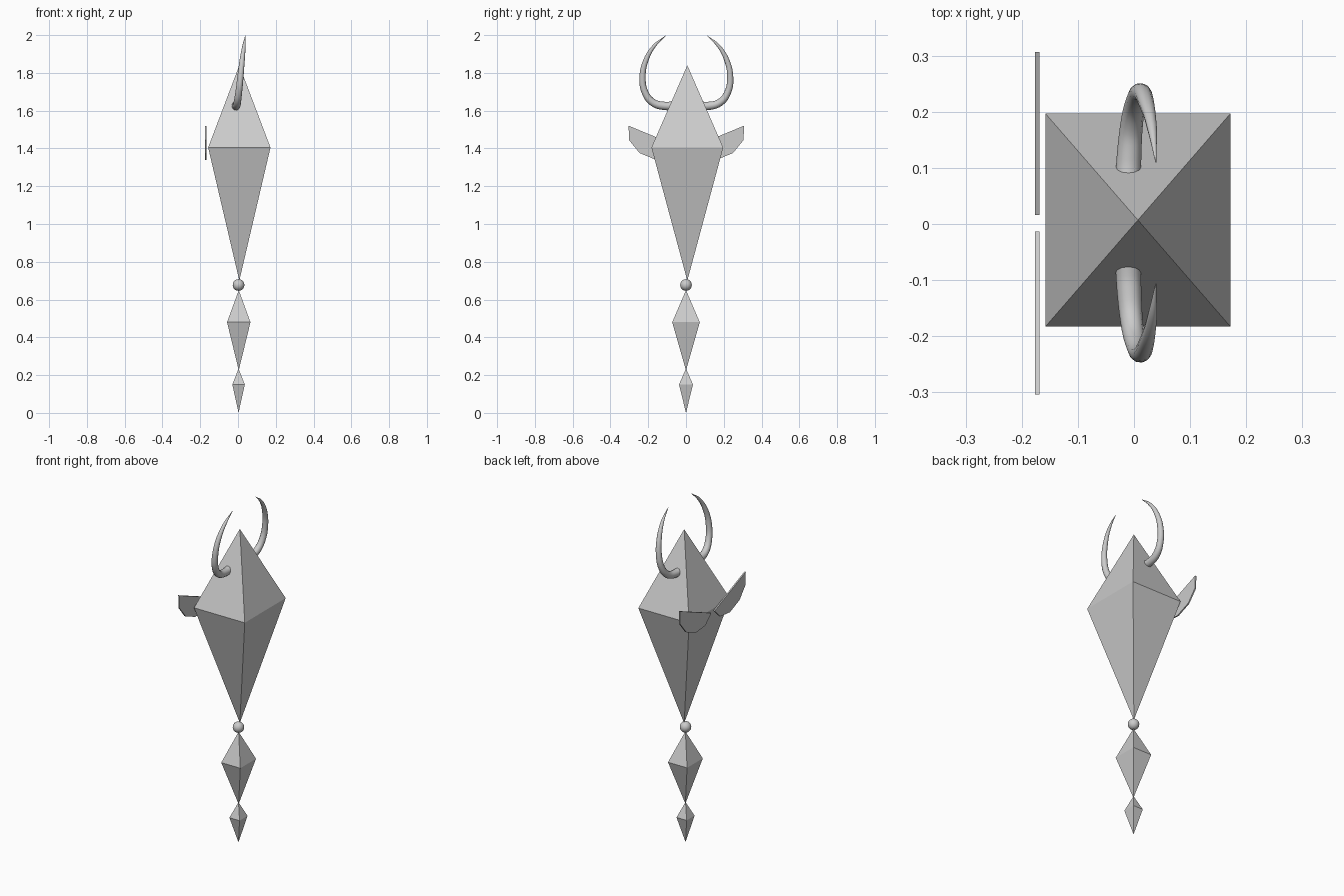
import bpy
from math import sin, cos, pi, radians

if "Cube" in bpy.data.objects:
    bpy.data.objects.remove(bpy.data.objects["Cube"])


def mesh_object(name, verts, faces):
    me = bpy.data.meshes.new(name)
    me.from_pydata(verts, [], faces)
    me.update()
    ob = bpy.data.objects.new(name, me)
    bpy.context.collection.objects.link(ob)
    return ob


def kite(name, cx, cy, hx, hy, bottom, waist, top):
    """Four-sided double pyramid with a rectangular waist."""
    verts = [(cx + sx * hx, cy + sy * hy, waist)
             for sx, sy in ((-1, -1), (1, -1), (1, 1), (-1, 1))]
    verts += [(cx, cy, bottom), (cx, cy, top)]
    faces = []
    for i in range(4):
        j = (i + 1) % 4
        faces += [(i, j, 5), (j, i, 4)]
    return mesh_object(name, verts, faces)


# Body and tail segments
kite("body", 0.007, 0.007, 0.165, 0.19, 0.70, 1.405, 1.84)
kite("tail_upper", 0.004, 0.0, 0.062, 0.073, 0.225, 0.48, 0.65)
kite("tail_tip", 0.003, 0.0, 0.033, 0.037, 0.0, 0.15, 0.235)

# Ball joint between body and tail
bpy.ops.mesh.primitive_uv_sphere_add(segments=16, ring_count=10, radius=0.031,
                                     location=(0.003, 0, 0.677))
bpy.context.object.name = "neck_ball"
bpy.ops.object.shade_smooth_by_angle(angle=radians(40))

# Horns: tapered tubes curling inward (x, y, z, radius)
horn_path = [(-0.011, 0.06, 1.628, 0.023), (-0.009, 0.115, 1.625, 0.022),
             (-0.004, 0.177, 1.643, 0.020), (0.004, 0.219, 1.697, 0.018),
             (0.013, 0.232, 1.78, 0.0165), (0.022, 0.214, 1.867, 0.014),
             (0.032, 0.170, 1.943, 0.009), (0.039, 0.108, 1.998, 0.001)]
for side, label in ((1, "back"), (-1, "front")):
    cu = bpy.data.curves.new("horn_" + label, 'CURVE')
    cu.dimensions = '3D'
    cu.bevel_depth = 1.0
    cu.bevel_resolution = 4
    cu.use_fill_caps = True
    cu.resolution_u = 5
    sp = cu.splines.new('BEZIER')
    sp.bezier_points.add(len(horn_path) - 1)
    for bp, (x, y, z, r) in zip(sp.bezier_points, horn_path):
        bp.co = (x, side * y + 0.002, z)
        bp.radius = r
        bp.handle_left_type = bp.handle_right_type = 'AUTO'
    ob = bpy.data.objects.new("horn_" + label, cu)
    bpy.context.collection.objects.link(ob)

# Ears: thin tilted half-decagon plates on the left side of the body
tilt, n = radians(22.5), 6
for side, label in ((1, "back"), (-1, "front")):
    verts = []
    for x in (-0.176, -0.168):
        for k in range(n):
            u, v = 0.157 * cos(k * pi / 5), -0.117 * sin(k * pi / 5)
            y = 0.16 + u * cos(tilt) - v * sin(tilt)
            z = 1.46 + u * sin(tilt) + v * cos(tilt)
            verts.append((x, side * y + 0.0015, z))
    faces = [tuple(range(n)), tuple(range(2 * n - 1, n - 1, -1))]
    faces += [((i + 1) % n, i, i + n, (i + 1) % n + n) for i in range(n)]
    if side < 0:
        faces = [f[::-1] for f in faces]
    mesh_object("ear_" + label, verts, faces)
